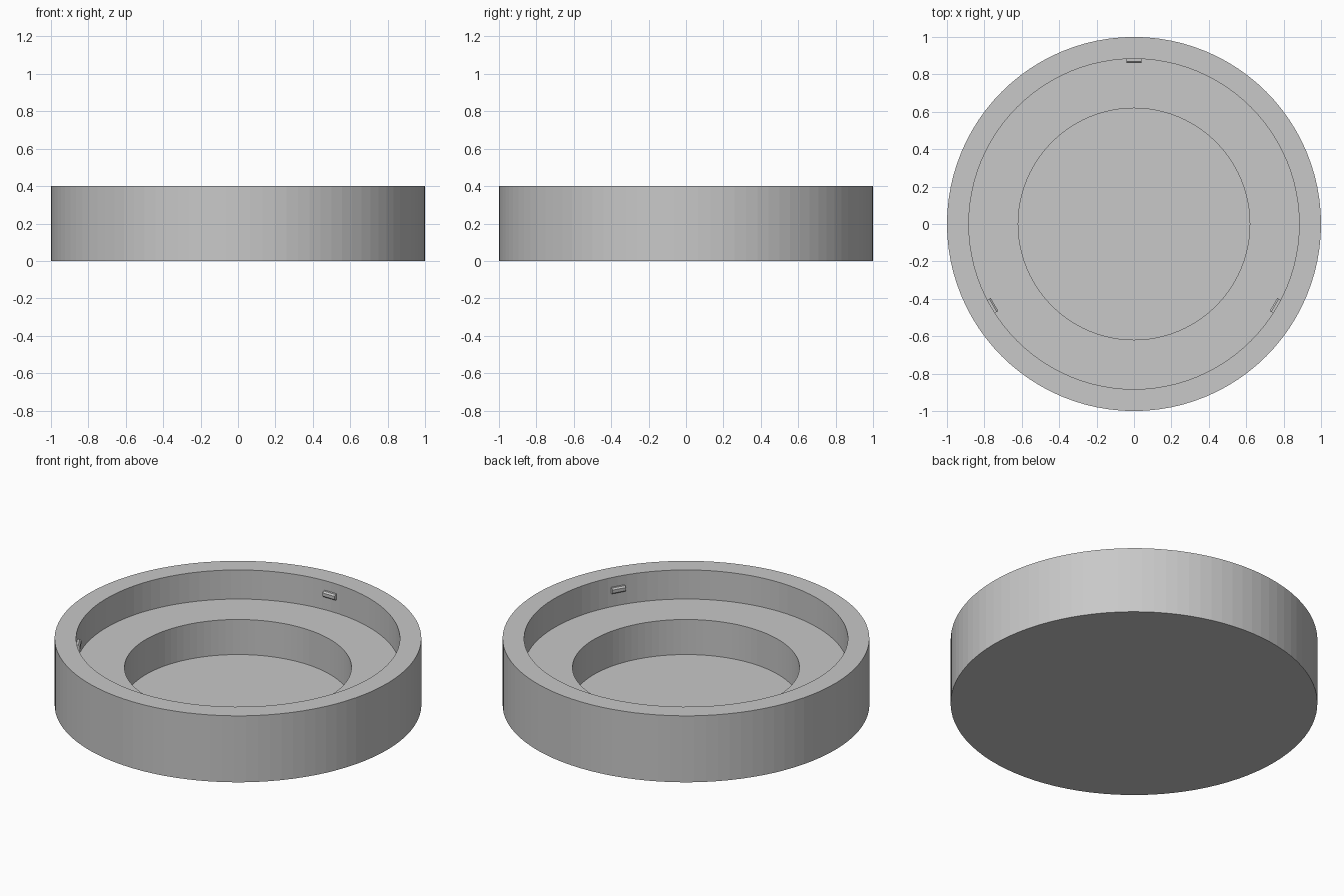
import bpy, bmesh, math
from mathutils import Matrix

if "Cube" in bpy.data.objects:
    bpy.data.objects.remove(bpy.data.objects["Cube"])

SEGMENTS = 96

grey = bpy.data.materials.new("light_grey")
grey.diffuse_color = (0.58, 0.58, 0.58, 1)
grey.use_nodes = True
grey.node_tree.nodes["Principled BSDF"].inputs["Base Color"].default_value = grey.diffuse_color


def make_object(name, bm):
    bmesh.ops.recalc_face_normals(bm, faces=bm.faces)
    mesh = bpy.data.meshes.new(name)
    bm.to_mesh(mesh)
    bm.free()
    mesh.materials.append(grey)
    obj = bpy.data.objects.new(name, mesh)
    bpy.context.collection.objects.link(obj)
    return obj


# Round body with a stepped recess: rings from the base up and back down inside
profile = [(1.0, 0.0), (1.0, 0.4), (0.883, 0.4), (0.883, 0.225),
           (0.619, 0.225), (0.619, 0.014)]
bm = bmesh.new()
rings = []
for r, z in profile:
    rings.append([bm.verts.new((r * math.cos(2 * math.pi * i / SEGMENTS),
                                r * math.sin(2 * math.pi * i / SEGMENTS), z))
                  for i in range(SEGMENTS)])
for low, high in zip(rings, rings[1:]):
    for i in range(SEGMENTS):
        j = (i + 1) % SEGMENTS
        bm.faces.new((low[i], low[j], high[j], high[i]))
bm.faces.new(rings[0])
bm.faces.new(rings[-1])
make_object("round_body", bm)

# Three small catches on the inside of the upper wall, rounded toward the centre
section = [(0.89, 0.307), (0.87, 0.307), (0.861, 0.315),
           (0.861, 0.334), (0.87, 0.342), (0.89, 0.342)]
for k in range(3):
    bm = bmesh.new()
    ends = [[bm.verts.new((x, y, z)) for y, z in section] for x in (-0.04, 0.04)]
    for end in ends:
        bm.faces.new(end)
    n = len(section)
    for i in range(n):
        j = (i + 1) % n
        bm.faces.new((ends[0][i], ends[0][j], ends[1][j], ends[1][i]))
    bm.transform(Matrix.Rotation(k * 2 * math.pi / 3, 4, 'Z'))
    make_object(f"wall_catch_{k + 1}", bm)
